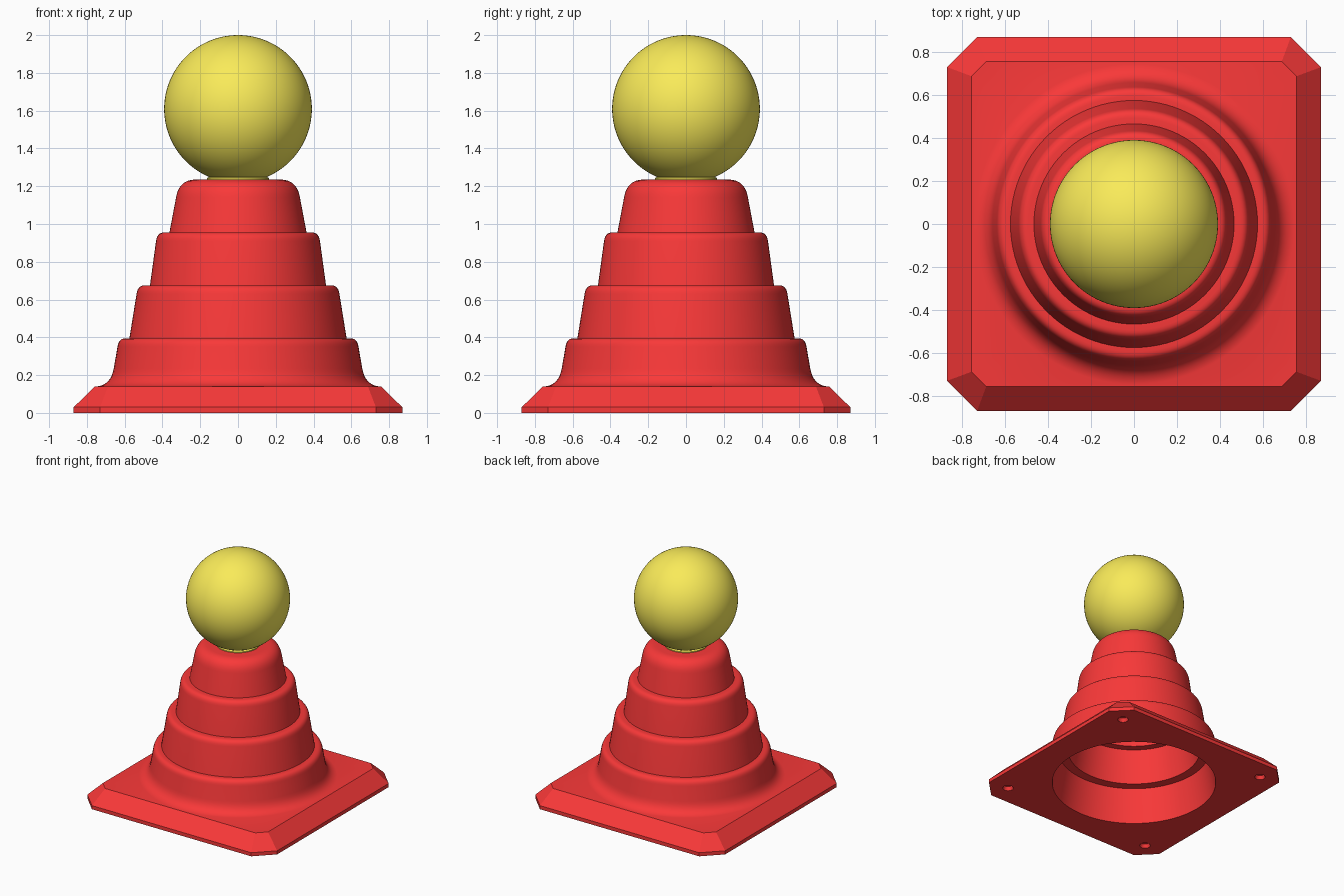
import bpy, bmesh
from math import cos, sin, pi, radians
from mathutils import Vector

if "Cube" in bpy.data.objects:
    bpy.data.objects.remove(bpy.data.objects["Cube"])

SEG = 96


def material(name, rgb):
    m = bpy.data.materials.new(name)
    m.diffuse_color = (*rgb, 1)
    m.use_nodes = True
    m.node_tree.nodes["Principled BSDF"].inputs["Base Color"].default_value = m.diffuse_color
    return m


def finish(bm, name, mat, angle=30):
    bmesh.ops.recalc_face_normals(bm, faces=bm.faces)
    me = bpy.data.meshes.new(name)
    bm.to_mesh(me)
    bm.free()
    ob = bpy.data.objects.new(name, me)
    bpy.context.collection.objects.link(ob)
    me.materials.append(mat)
    bpy.ops.object.select_all(action='DESELECT')
    ob.select_set(True)
    bpy.context.view_layer.objects.active = ob
    bpy.ops.object.shade_smooth_by_angle(angle=radians(angle))
    return ob


def ring(bm, pts):
    return [bm.verts.new(p) for p in pts]


def circle(bm, r, z, cx=0, cy=0, n=SEG):
    return ring(bm, [(cx + r * cos(2 * pi * i / n), cy + r * sin(2 * pi * i / n), z) for i in range(n)])


def bridge(bm, a, b):
    n = len(a)
    for i in range(n):
        j = (i + 1) % n
        bm.faces.new((a[i], a[j], b[j], b[i]))


def lathe(bm, profile):
    rings = [circle(bm, r, z) for r, z in profile]
    for a, b in zip(rings, rings[1:]):
        bridge(bm, a, b)
    return rings


def octagon(bm, h, c, z):
    return ring(bm, [(h, -c, z), (h, c, z), (c, h, z), (-c, h, z),
                     (-h, c, z), (-h, -c, z), (-c, -h, z), (c, -h, z)])


def fill_between(bm, loops):
    edges = []
    for lp in loops:
        for a, b in zip(lp, lp[1:] + lp[:1]):
            edges.append(bm.edges.get((a, b)) or bm.edges.new((a, b)))
    bmesh.ops.triangle_fill(bm, use_beauty=True, edges=edges, normal=(0, 0, 1))


def rounded(p0, c, p1, n=8):
    p0, c, p1 = Vector(p0), Vector(c), Vector(p1)
    return [tuple(p0 * (1 - t) ** 2 + c * 2 * t * (1 - t) + p1 * t * t)
            for t in (i / n for i in range(n + 1))]


red = material("red_plastic", (0.95, 0.04, 0.04))
yellow = material("yellow_plastic", (0.95, 0.83, 0.1))

# Stepped cone: outer skin from the base fillet up to the crown
outer = rounded((0.745, 0.14), (0.672, 0.15), (0.658, 0.235))
for r, z in ((0.632, 0.395), (0.531, 0.675), (0.428, 0.955)):
    outer += rounded((r + 0.006, z - 0.045), (r, z), (r - 0.037, z), 6)
    outer.append((r - 0.057 if z < 0.5 else r - 0.065, z))
outer += rounded((0.328, 1.14), (0.312, 1.235), (0.225, 1.235), 10)

# Hollow inside, following the steps
inner = [(0.64, 0.0), (0.59, 0.285), (0.515, 0.285), (0.468, 0.565),
         (0.41, 0.565), (0.362, 0.845), (0.305, 0.845), (0.26, 1.125)]

bm = bmesh.new()
skin = lathe(bm, outer)
bm.faces.new(skin[-1])
hollow = lathe(bm, inner)
bm.faces.new(hollow[-1])

# Square base plate with cut corners and sloped rim
foot = octagon(bm, 0.87, 0.73, 0)
edge = octagon(bm, 0.87, 0.73, 0.03)
deck = octagon(bm, 0.757, 0.688, 0.14)
bridge(bm, foot, edge)
bridge(bm, edge, deck)
fill_between(bm, [deck, skin[0]])

# Underside with four corner recesses
holes = []
for sx in (-1, 1):
    for sy in (-1, 1):
        mouth = circle(bm, 0.042, 0, sx * 0.70, sy * 0.70, 24)
        floor = circle(bm, 0.03, 0.03, sx * 0.70, sy * 0.70, 24)
        bridge(bm, mouth, floor)
        bm.faces.new(floor)
        holes.append(mouth)
fill_between(bm, [foot, hollow[0]] + holes)
finish(bm, "cone_body", red)

# Yellow collar disc on the crown
bm = bmesh.new()
collar = lathe(bm, [(0.165, 1.23), (0.165, 1.243), (0.155, 1.248)])
bm.faces.new(collar[0])
bm.faces.new(collar[-1])
finish(bm, "ball_collar", yellow)

# Yellow ball
bm = bmesh.new()
bmesh.ops.create_uvsphere(bm, u_segments=96, v_segments=64, radius=0.391)
bmesh.ops.translate(bm, verts=bm.verts, vec=(0, 0, 1.609))
finish(bm, "ball", yellow)
